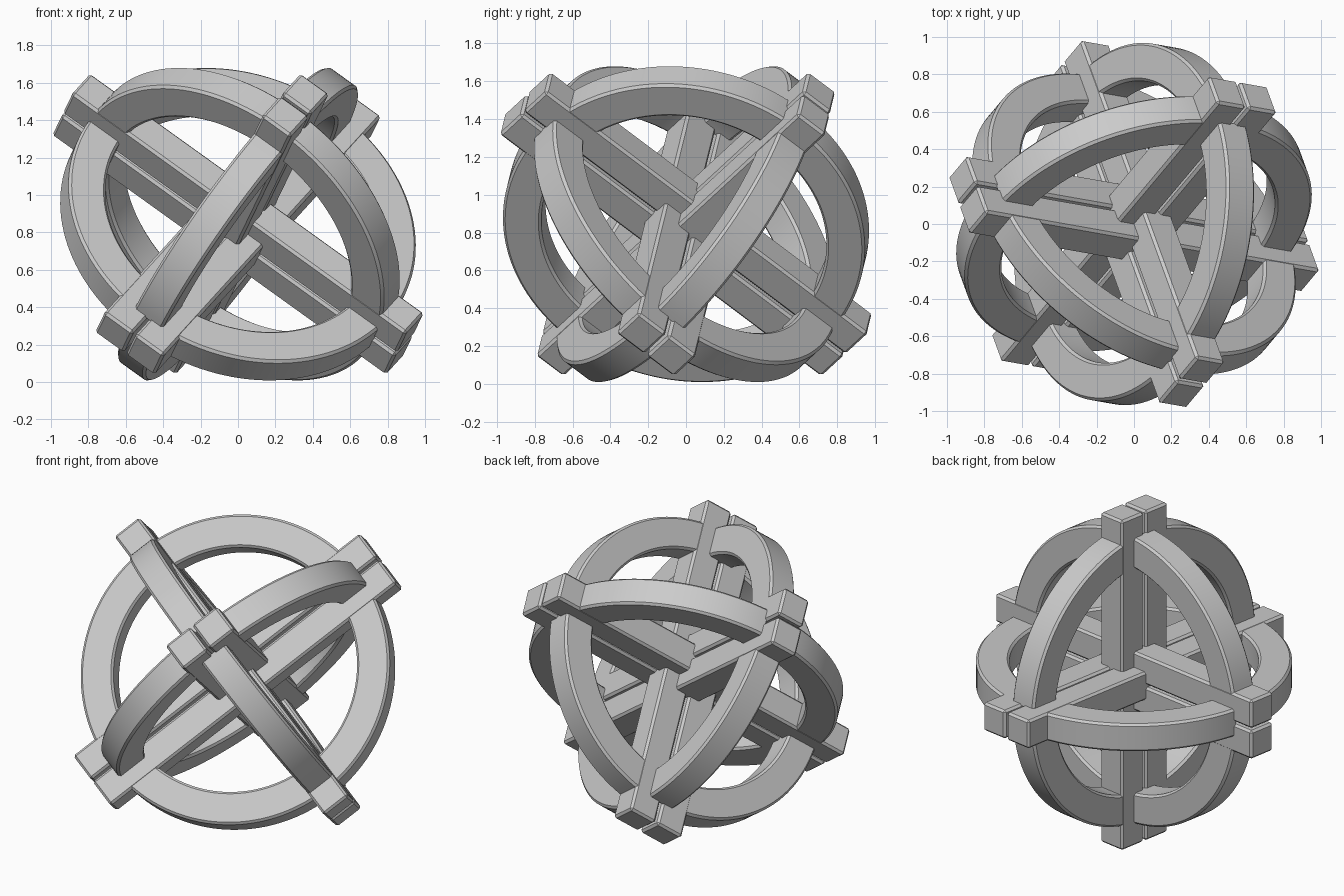
import bpy, bmesh
from math import sin, cos, asin, pi, radians, sqrt
from mathutils import Matrix, Vector

if "Cube" in bpy.data.objects:
    bpy.data.objects.remove(bpy.data.objects["Cube"])

W = 0.19          # stick thickness
PITCH = 0.206     # spacing of the two sticks in a pair
HALF = 1.11       # half length of a stick
R_OUT, R_IN, ARC_T = 0.967, 0.762, 0.186
CH = 0.014        # chamfer

# Three perpendicular axes, all leaning equally around the vertical
def tilted(az):
    a = radians(az)
    return Vector((sqrt(2 / 3) * cos(a), sqrt(2 / 3) * sin(a), sqrt(1 / 3)))

AX = [tilted(-70), tilted(50), tilted(170)]
CENTRE = Vector((0, 0, 0.844))

def frame(k):
    """Local x, y, z placed on axes k, k+1, k+2."""
    m = Matrix((AX[k], AX[(k + 1) % 3], AX[(k + 2) % 3])).transposed().to_4x4()
    return Matrix.Translation(CENTRE) @ m

def finish(bm, name, mat):
    bmesh.ops.recalc_face_normals(bm, faces=bm.faces)
    me = bpy.data.meshes.new(name)
    bm.to_mesh(me)
    bm.free()
    ob = bpy.data.objects.new(name, me)
    ob.matrix_world = mat
    bpy.context.collection.objects.link(ob)
    return ob

# Straight stick along local x, shifted along local y
def stick(name, side, mat):
    bm = bmesh.new()
    bmesh.ops.create_cube(bm, size=1)
    bmesh.ops.scale(bm, vec=(2 * HALF, W, W), verts=bm.verts)
    bmesh.ops.translate(bm, vec=(0, side * PITCH / 2, 0), verts=bm.verts)
    bmesh.ops.bevel(bm, geom=bm.edges[:], offset=CH, segments=1,
                    affect='EDGES', profile=0.5)
    finish(bm, name, mat)

# Quarter arc in the local xy plane, running between two stick pairs
def arc(name, sx, sy, mat, steps=28):
    h, c = ARC_T / 2, CH
    prof = [(R_IN + c, -h), (R_OUT - c, -h), (R_OUT, -h + c), (R_OUT, h - c),
            (R_OUT - c, h), (R_IN + c, h), (R_IN, h - c), (R_IN, -h + c)]
    t0 = asin((PITCH / 2 + W / 2 - 0.01) / R_OUT)
    t1 = pi / 2 - asin((W / 2 - 0.01) / R_OUT)
    bm = bmesh.new()
    rings = []
    for i in range(steps + 1):
        t = t0 + (t1 - t0) * i / steps
        rings.append([bm.verts.new((sx * r * cos(t), sy * r * sin(t), z))
                      for r, z in prof])
    n = len(prof)
    for a, b in zip(rings, rings[1:]):
        for j in range(n):
            bm.faces.new((a[j], a[(j + 1) % n], b[(j + 1) % n], b[j]))
    bm.faces.new(rings[0])
    bm.faces.new(rings[-1])
    ob = finish(bm, name, mat)
    bpy.ops.object.select_all(action='DESELECT')
    ob.select_set(True)
    bpy.context.view_layer.objects.active = ob
    bpy.ops.object.shade_smooth_by_angle(angle=radians(30))

# Three stick pairs and three rings of four arcs
for k in range(3):
    m = frame(k)
    for side in (-1, 1):
        stick(f"stick_{k + 1}_{'a' if side < 0 else 'b'}", side, m)
    for q, (sx, sy) in enumerate(((1, 1), (-1, 1), (-1, -1), (1, -1))):
        arc(f"ring_{k + 1}_arc_{q + 1}", sx, sy, m)
